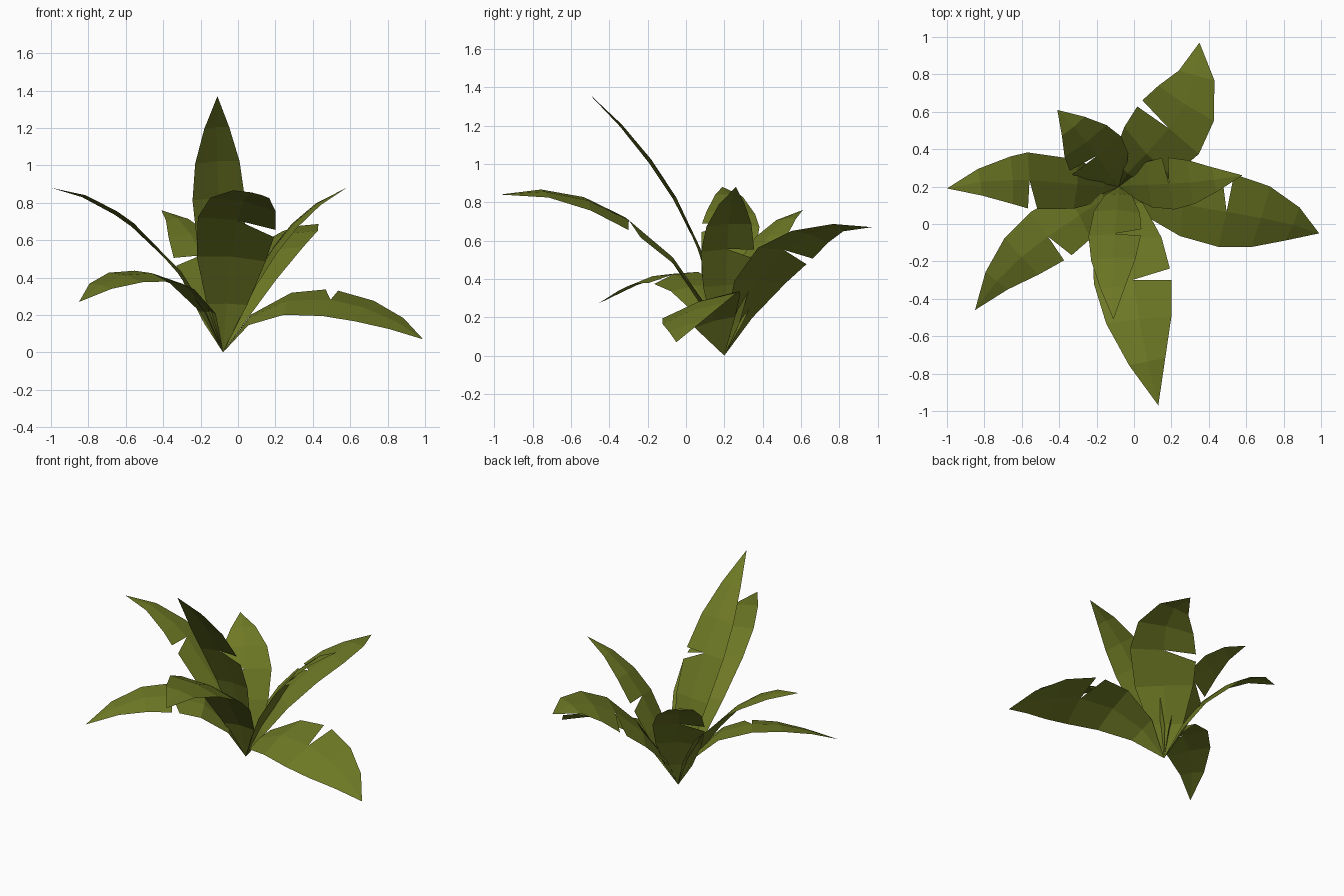
import bpy
import bmesh
import math
from mathutils import Vector

cube = bpy.data.objects.get("Cube")
if cube:
    bpy.data.objects.remove(cube, do_unlink=True)

# Single olive green for all foliage
green = bpy.data.materials.new("olive_green")
green.use_nodes = True
colour = (0.155, 0.19, 0.018, 1.0)
green.diffuse_color = colour
green.node_tree.nodes["Principled BSDF"].inputs["Base Color"].default_value = colour

ROOT = Vector((-0.08, 0.2, 0))
# Stations along the blade: (position, relative half width)
STATIONS = [(0, 0), (0.17, 0.52), (0.36, 0.88), (0.55, 1), (0.7, 0.85), (0.85, 0.48), (1, 0)]
TEAR = 3
FOLD = 0.1


def make_leaf(name, third, two_thirds, tip, width, root_roll, tip_roll, tear=0.55):
    """Folded, slightly twisted blade whose midrib is a cubic through the given points."""
    p1, p2, p3 = Vector(third), Vector(two_thirds), Vector(tip)
    c1 = (-5 * ROOT + 18 * p1 - 9 * p2 + 2 * p3) / 6
    c2 = (2 * ROOT - 9 * p1 + 18 * p2 - 5 * p3) / 6

    def midrib(t):
        s = 1 - t
        return s**3 * ROOT + 3 * s * s * t * c1 + 3 * s * t * t * c2 + t**3 * p3

    def edge(t, half, sign):
        tangent = (midrib(t + 0.01) - midrib(t - 0.01)).normalized()
        side = Vector((0, 0, 1)).cross(tangent).normalized()
        up = tangent.cross(side)
        a = math.radians(root_roll + (tip_roll - root_roll) * min(1, t / 0.6))
        across = side * math.cos(a) + up * math.sin(a)
        normal = up * math.cos(a) - side * math.sin(a)
        return midrib(t) + half * (sign * across - FOLD * normal)

    bm = bmesh.new()
    mid, left, right = [], [], []
    for i, (t, w) in enumerate(STATIONS):
        if i == TEAR:
            t = tear
        m = bm.verts.new(midrib(t))
        mid.append(m)
        half = w * width / 2
        left.append(bm.verts.new(edge(t, half, 1)) if w else m)
        right.append(bm.verts.new(edge(t, half, -1)) if w else m)
    # Lower lip of the tear, set back along the left edge
    lip = bm.verts.new(edge(tear - 0.05, width / 2, 1))

    def add_face(*verts):
        bm.faces.new(list(dict.fromkeys(verts)))

    for i in range(len(STATIONS) - 1):
        far_left = lip if i + 1 == TEAR else left[i + 1]
        add_face(mid[i], mid[i + 1], far_left, left[i])
        add_face(mid[i], right[i], right[i + 1], mid[i + 1])

    mesh = bpy.data.meshes.new(name)
    bm.to_mesh(mesh)
    bm.free()
    mesh.materials.append(green)
    bpy.context.collection.objects.link(bpy.data.objects.new(name, mesh))


# Leaves: midrib at one third, at two thirds, tip, width, root and tip roll in degrees
make_leaf("right_leaf", (-.28, .21, .4), (-.61, .235, .73), (-1, .19, .88), .3, 0, 4, .62)
make_leaf("front_right_leaf", (-.27, .06, .35), (-.57, -.15, .42), (-.85, -.46, .27), .32, -4, -11)
make_leaf("front_leaf", (-.04, -.04, .48), (.02, -.46, .79), (.13, -.97, .84), .42, 2, -12)
make_leaf("tall_leaf", (-.09, .09, .52), (-.11, -.15, .98), (-.11, -.51, 1.37), .28, 3, 6)
make_leaf("low_left_leaf", (.23, .11, .27), (.64, .04, .25), (.99, -.05, .07), .42, 19, 19)
make_leaf("left_leaf", (.06, .21, .34), (.27, .22, .66), (.58, .26, .88), .28, 5, 5)
make_leaf("back_left_leaf", (.05, .36, .37), (.255, .61, .62), (.35, .97, .67), .42, 10, -11)
make_leaf("back_right_leaf", (-.14, .28, .32), (-.24, .42, .61), (-.41, .61, .76), .33, 0, -3)
